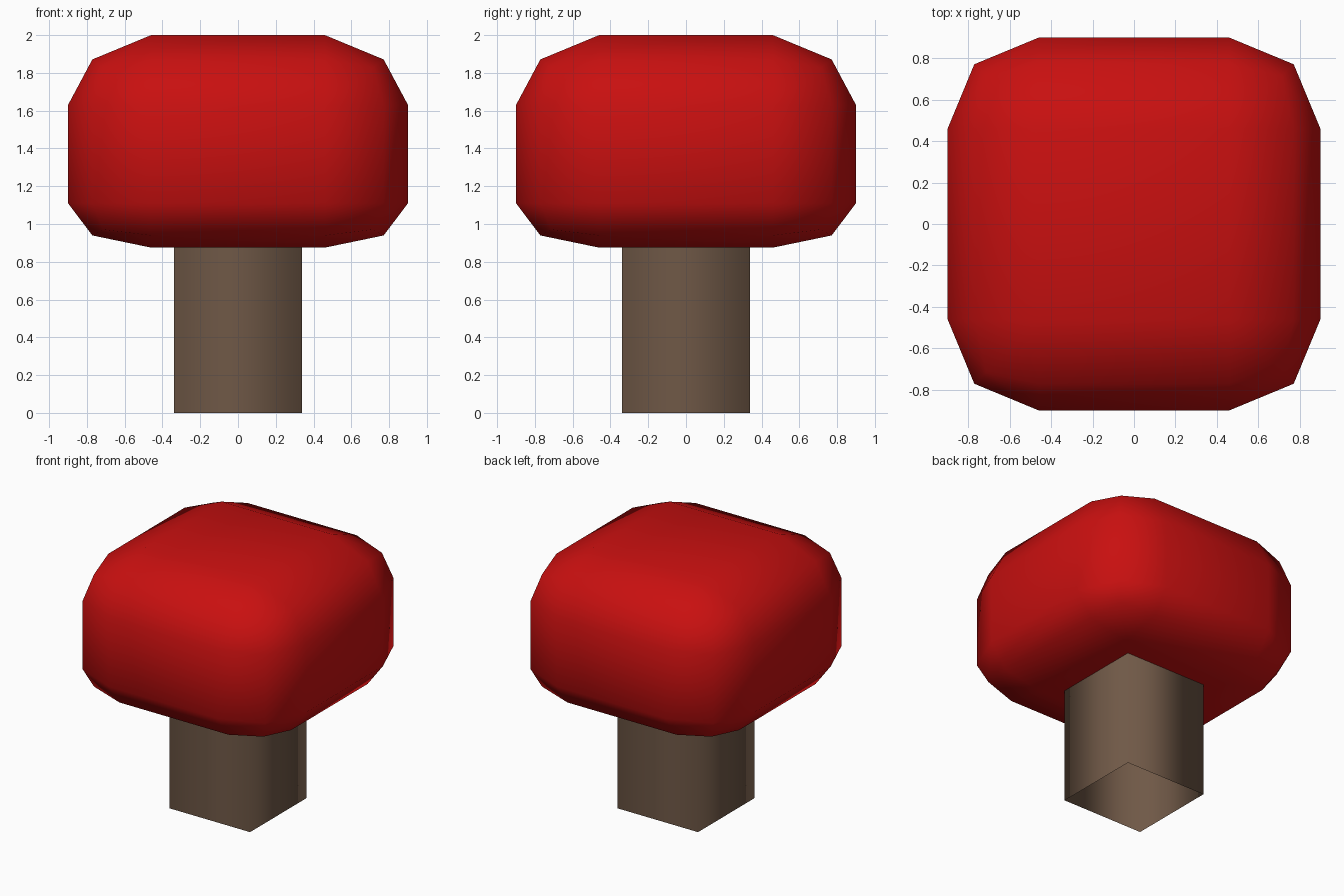
import bpy, bmesh

if "Cube" in bpy.data.objects:
    bpy.data.objects.remove(bpy.data.objects["Cube"])


def material(name, rgb):
    m = bpy.data.materials.new(name)
    m.diffuse_color = (*rgb, 1)
    m.use_nodes = True
    m.node_tree.nodes["Principled BSDF"].inputs["Base Color"].default_value = m.diffuse_color
    return m


def finish(bm, name, mat):
    bmesh.ops.recalc_face_normals(bm, faces=bm.faces)
    for f in bm.faces:
        f.smooth = True
    me = bpy.data.meshes.new(name)
    bm.to_mesh(me)
    bm.free()
    me.materials.append(mat)
    ob = bpy.data.objects.new(name, me)
    bpy.context.collection.objects.link(ob)
    return ob


def remap(v, src, dst):
    for a, b, c, d in zip(src, src[1:], dst, dst[1:]):
        if v <= b:
            return c + (v - a) / (b - a) * (d - c)
    return dst[-1]


red = material("red cap", (0.58, 0.005, 0.005))
brown = material("brown stem", (0.16, 0.098, 0.062))

# Cap: cube with two-segment rounded edges, heights remapped (tighter below)
bm = bmesh.new()
bmesh.ops.create_cube(bm, size=1.8)
bmesh.ops.bevel(bm, geom=bm.edges[:], offset=0.44, offset_type='OFFSET',
                segments=2, profile=0.5, affect='EDGES')
levels = (-0.9, -0.77, -0.46, 0.46, 0.77, 0.9)
heights = (0.875, 0.94, 1.11, 1.63, 1.87, 2.0)
for v in bm.verts:
    v.co.z = remap(v.co.z, levels, heights)
finish(bm, "mushroom_cap", red)

# Stem: square tube, open at the bottom
bm = bmesh.new()
bmesh.ops.create_cube(bm, size=0.68)
for v in bm.verts:
    v.co.z = 0.88 if v.co.z > 0 else 0.0
bm.normal_update()
bmesh.ops.delete(bm, geom=[f for f in bm.faces if abs(f.normal.z) > 0.5],
                 context='FACES_ONLY')
ob = finish(bm, "mushroom_stem", brown)
# Walls must face outward
me = ob.data
if me.polygons[0].normal.dot(me.polygons[0].center) < 0:
    me.flip_normals()
